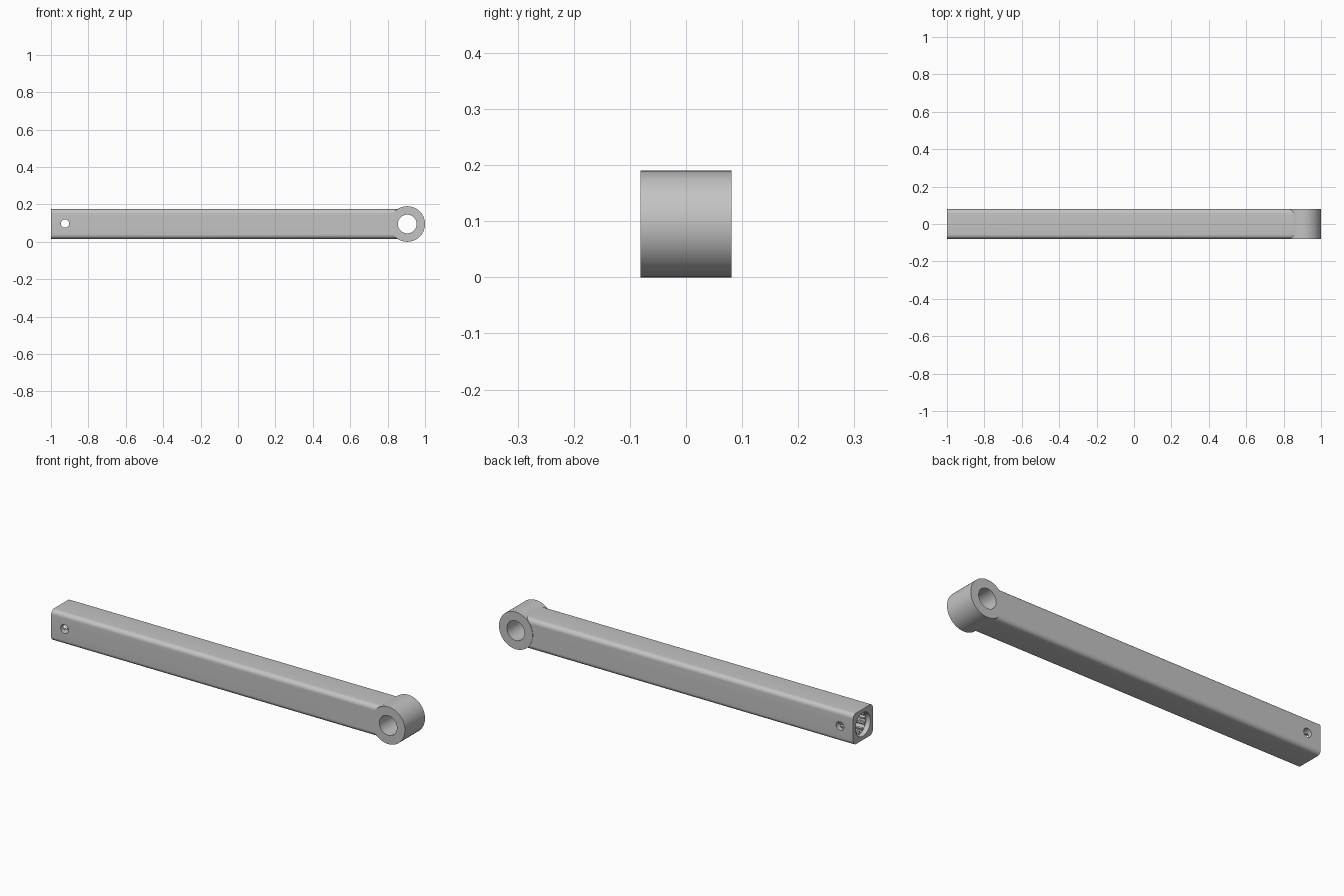
import bpy, math
from mathutils import Vector

cube = bpy.data.objects.get("Cube")
if cube:
    bpy.data.objects.remove(cube, do_unlink=True)

grey = bpy.data.materials.new("light grey metal")
grey.diffuse_color = (0.55, 0.55, 0.55, 1)
grey.use_nodes = True
bsdf = next(n for n in grey.node_tree.nodes if n.type == 'BSDF_PRINCIPLED')
bsdf.inputs["Base Color"].default_value = (0.55, 0.55, 0.55, 1)

MID = 0.095           # height of the arm's axis
EYE = (0.905, MID)    # centre of the pivot eye
HALF = 0.079          # half thickness of the bar


def circle(r, n=64, centre=(0, 0)):
    return [(centre[0] + r * math.cos(math.tau * i / n),
             centre[1] + r * math.sin(math.tau * i / n)) for i in range(n)]


def rounded_square(half, r, steps=8):
    pts = []
    for q in range(4):
        for i in range(steps + 1):
            a = math.pi / 2 * (q + i / steps)
            mid = math.pi / 2 * q + math.pi / 4
            c = (half - r) * math.sqrt(2)
            pts.append((c * math.cos(mid) + r * math.cos(a),
                        c * math.sin(mid) + r * math.sin(a)))
    return pts


def splined(outer, inner, teeth):
    # each tooth takes four points: two on the root circle, two on the tip circle
    pts = []
    for i in range(teeth):
        for k, r in ((0.0, outer), (0.25, outer), (0.5, outer), (0.6, inner), (0.9, inner)):
            a = math.tau * (i + k) / teeth
            pts.append((r * math.cos(a), r * math.sin(a)))
    return pts


def prism(name, pts, axis, lo, hi):
    """Extrude a 2D outline along x (outline in y,z) or y (outline in x,z)."""
    place = {'x': lambda p, t: Vector((t, p[0], p[1] + MID)),
             'y': lambda p, t: Vector((p[0], t, p[1]))}[axis]
    n = len(pts)
    verts = [place(p, t) for t in (lo, hi) for p in pts]
    faces = [tuple(reversed(range(n))), tuple(range(n, 2 * n))]
    faces += [(i, (i + 1) % n, n + (i + 1) % n, n + i) for i in range(n)]
    if axis == 'y':
        faces = [tuple(reversed(f)) for f in faces]
    mesh = bpy.data.meshes.new(name)
    mesh.from_pydata(verts, [], faces)
    mesh.materials.append(grey)
    obj = bpy.data.objects.new(name, mesh)
    bpy.context.collection.objects.link(obj)
    return obj


def combine(target, tool, operation):
    mod = target.modifiers.new(operation.lower(), 'BOOLEAN')
    mod.operation, mod.solver, mod.object = operation, 'EXACT', tool
    bpy.context.view_layer.objects.active = target
    bpy.ops.object.modifier_apply(modifier=mod.name)
    bpy.data.objects.remove(tool, do_unlink=True)


# Square bar with rounded long edges, merged with the round pivot eye
arm = prism("link_arm", rounded_square(HALF, 0.022), 'x', -1, EYE[0])
combine(arm, prism("pivot_eye", circle(0.095, 96, EYE), 'y', -0.081, 0.081), 'UNION')

# Pivot bore, splined socket with a plain mouth, and cross pin hole
combine(arm, prism("pivot_bore", circle(0.05, 64, EYE), 'y', -0.2, 0.2), 'DIFFERENCE')
combine(arm, prism("socket_splines", splined(0.058, 0.046, 12), 'x', -1.1, -0.8), 'DIFFERENCE')
combine(arm, prism("socket_mouth", circle(0.06), 'x', -1.1, -0.975), 'DIFFERENCE')
combine(arm, prism("pin_hole", circle(0.022, 32, (-0.925, MID + 0.002)), 'y', -0.2, 0.2), 'DIFFERENCE')

# Smooth rounds, crisp edges
bpy.ops.object.select_all(action='DESELECT')
arm.select_set(True)
bpy.context.view_layer.objects.active = arm
bpy.ops.object.shade_smooth_by_angle(angle=math.radians(30))
